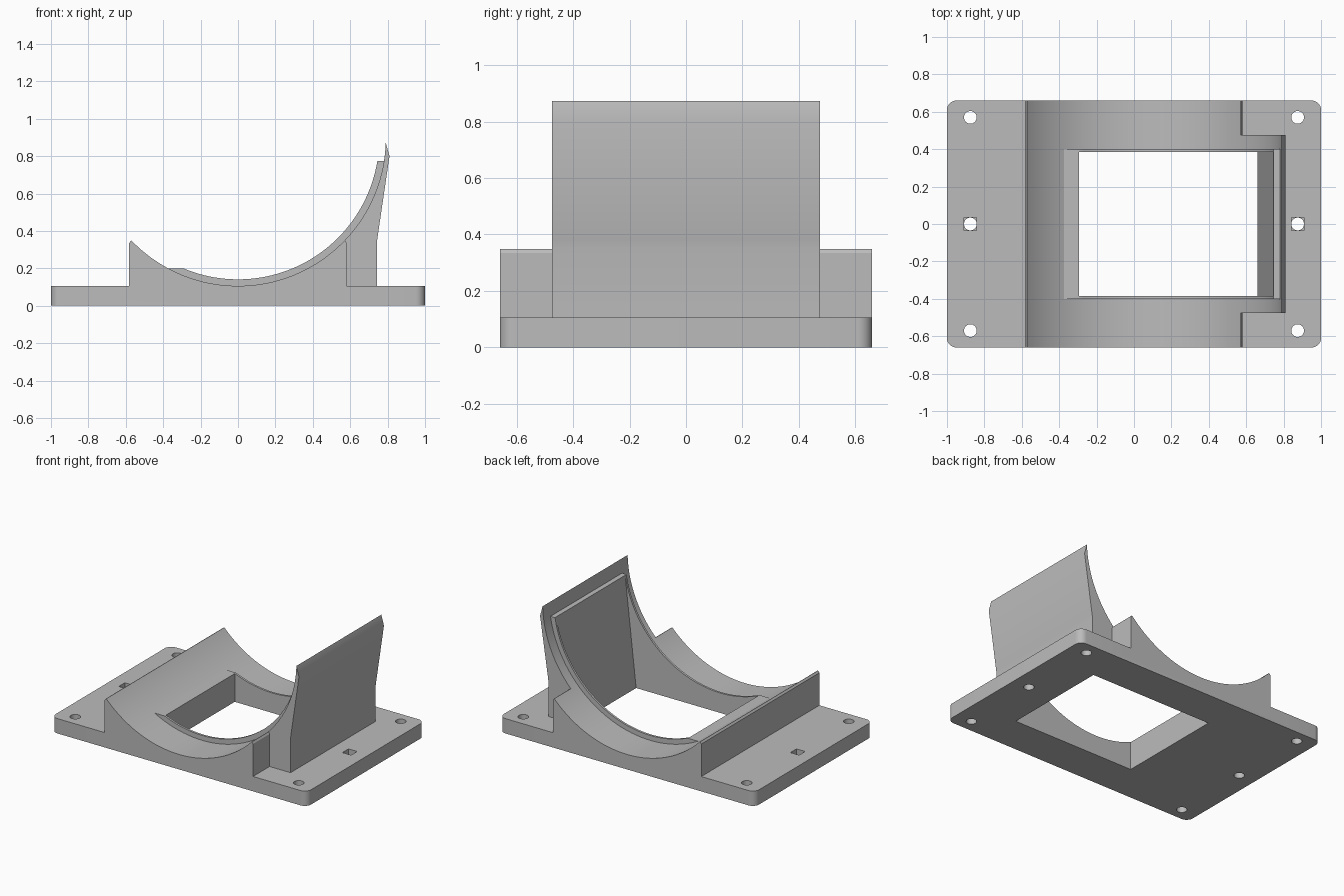
import bpy, bmesh, math
from mathutils import Matrix

if "Cube" in bpy.data.objects:
    bpy.data.objects.remove(bpy.data.objects["Cube"], do_unlink=True)

AXIS_Z = 0.896   # height of the saddle's cylinder axis
SADDLE_R = 0.79
RIM_R = 0.755

grey = bpy.data.materials.new("plain grey")
grey.use_nodes = True
grey.diffuse_color = (0.5, 0.5, 0.5, 1)
grey.node_tree.nodes["Principled BSDF"].inputs["Base Color"].default_value = (0.5, 0.5, 0.5, 1)


def make(name, bm):
    bmesh.ops.recalc_face_normals(bm, faces=bm.faces)
    mesh = bpy.data.meshes.new(name)
    bm.to_mesh(mesh)
    bm.free()
    mesh.materials.append(grey)
    ob = bpy.data.objects.new(name, mesh)
    bpy.context.collection.objects.link(ob)
    return ob


def prism(name, profile, half):
    """Extrude an x-z profile from y = -half to y = half."""
    bm = bmesh.new()
    face = bm.faces.new([bm.verts.new((x, -half, z)) for x, z in profile])
    new = bmesh.ops.extrude_face_region(bm, geom=[face])["geom"]
    verts = [v for v in new if isinstance(v, bmesh.types.BMVert)]
    bmesh.ops.translate(bm, verts=verts, vec=(0, 2 * half, 0))
    return make(name, bm)


def box(name, size, centre, corner=0):
    bm = bmesh.new()
    bmesh.ops.create_cube(bm, size=1)
    bmesh.ops.scale(bm, vec=size, verts=bm.verts)
    bmesh.ops.translate(bm, vec=centre, verts=bm.verts)
    if corner:
        upright = [e for e in bm.edges if abs(e.verts[0].co.z - e.verts[1].co.z) > 0.01]
        bmesh.ops.bevel(bm, geom=upright, offset=corner, segments=8,
                        profile=0.5, affect='EDGES')
    return make(name, bm)


def cylinder(name, radius, depth, centre, segments, along_y=False):
    bm = bmesh.new()
    turn = Matrix.Rotation(math.pi / 2, 4, 'X') if along_y else Matrix()
    bmesh.ops.create_cone(bm, cap_ends=True, segments=segments, radius1=radius,
                          radius2=radius, depth=depth,
                          matrix=Matrix.Translation(centre) @ turn)
    return make(name, bm)


def arc(radius, start, end, count=48):
    """Points on a circle round the saddle axis, angles from straight down."""
    angles = [start + (end - start) * i / count for i in range(count + 1)]
    return [(radius * math.sin(a), AXIS_Z - radius * math.cos(a)) for a in angles]


def angle_at(radius, z):
    return math.acos((AXIS_Z - z) / radius)


def combine(target, other, operation):
    mod = target.modifiers.new("combine", 'BOOLEAN')
    mod.operation, mod.solver, mod.object = operation, 'EXACT', other
    bpy.context.view_layer.objects.active = target
    bpy.ops.object.modifier_apply(modifier=mod.name)
    bpy.data.objects.remove(other, do_unlink=True)


# Base plate with rounded corners
body = box("saddle_bracket", (2, 1.32, 0.105), (0, 0, 0.0525), 0.05)

# Cradle block and tall side wall
cradle = prism("cradle", [(-0.582, 0.03), (-0.582, 0.335), (-0.572, 0.348),
                          (0.572, 0.348), (0.58, 0.335), (0.58, 0.03)], 0.66)
combine(body, cradle, 'UNION')
wall = prism("tall_wall", [(0.3, 0.04), (0.3, 0.885), (0.786, 0.885), (0.81, 0.80),
                           (0.748, 0.38), (0.744, 0.35), (0.744, 0.04)], 0.475)
combine(body, wall, 'UNION')

# Round saddle
combine(body, cylinder("saddle_cutter", SADDLE_R, 3, (0, 0, AXIS_Z), 160, True), 'DIFFERENCE')

# Raised rim lining the window
outer = SADDLE_R + 0.01
rim = prism("window_rim",
            arc(RIM_R, -angle_at(RIM_R, 0.2), angle_at(RIM_R, 0.775))
            + arc(outer, angle_at(outer, 0.775), -angle_at(outer, 0.2)), 0.4)
combine(body, rim, 'UNION')

# Window with a sloped end
window = prism("window_cutter", [(-0.295, -0.2), (0.66, -0.2), (0.66, 0), (0.746, 0.776),
                                 (0.746, 1.2), (-0.295, 1.2)], 0.385)
combine(body, window, 'DIFFERENCE')

# Bolt holes, with square pockets on the middle pair
for x in (-0.875, 0.875):
    for y in (-0.57, 0, 0.57):
        combine(body, cylinder("hole_cutter", 0.034, 0.5, (x, y, 0), 32), 'DIFFERENCE')
    combine(body, box("pocket_cutter", (0.068, 0.068, 0.1), (x, 0, 0.105)), 'DIFFERENCE')

# Smooth shading on the curved faces
bpy.ops.object.select_all(action='DESELECT')
body.select_set(True)
bpy.context.view_layer.objects.active = body
bpy.ops.object.shade_smooth_by_angle(angle=math.radians(25))
